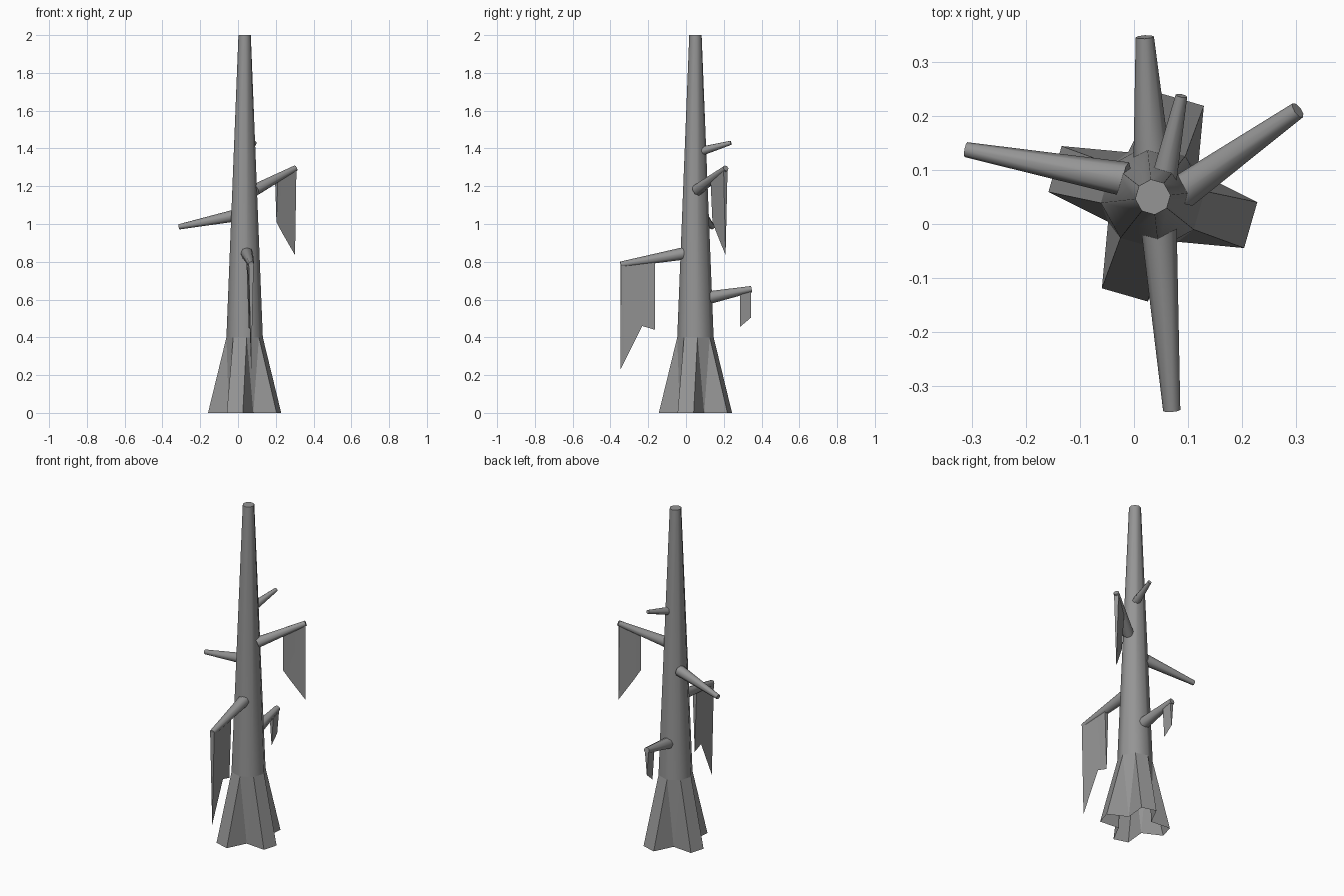
import bpy
import math
from math import cos, sin, radians
from mathutils import Vector

if "Cube" in bpy.data.objects:
    bpy.data.objects.remove(bpy.data.objects["Cube"], do_unlink=True)

CENTRE = Vector((0.035, 0.05, 0))
bark = bpy.data.materials.new("grey_bark")
bark.use_nodes = True
GREY = (0.3, 0.3, 0.3, 1)
bark.diffuse_color = GREY
bark.node_tree.nodes["Principled BSDF"].inputs["Base Color"].default_value = GREY


def build(name, verts, faces, smooth=None):
    mesh = bpy.data.meshes.new(name)
    mesh.from_pydata([tuple(v) for v in verts], [], faces)
    mesh.update()
    mesh.materials.append(bark)
    obj = bpy.data.objects.new(name, mesh)
    bpy.context.collection.objects.link(obj)
    if smooth:
        bpy.ops.object.select_all(action='DESELECT')
        obj.select_set(True)
        bpy.context.view_layer.objects.active = obj
        bpy.ops.object.shade_smooth_by_angle(angle=radians(smooth))
    return obj


def polar(radius, degrees, z):
    a = radians(degrees)
    return CENTRE + Vector((radius * cos(a), radius * sin(a), z))


def tapered(name, start, end, r0, r1, sides=8, turn=0.0, cap_start=True):
    """Tapered round limb between two points."""
    start, end = Vector(start), Vector(end)
    axis = (end - start).normalized()
    side = axis.cross(Vector((0, 0, 1)))
    side = side.normalized() if side.length > 0.01 else Vector((1, 0, 0))
    up = axis.cross(side)
    verts = []
    for p, r in ((start, r0), (end, r1)):
        for i in range(sides):
            a = 2 * math.pi * i / sides + turn
            verts.append(p + side * r * cos(a) + up * r * sin(a))
    faces = [(i, (i + 1) % sides, sides + (i + 1) % sides, sides + i)
             for i in range(sides)]
    faces.append(tuple(range(sides, 2 * sides)))
    if cap_start:
        faces.append(tuple(reversed(range(sides))))
    return build(name, verts, faces, 50)


# Trunk: its lower ring meets the flared roots
FIRST = 74
tapered("trunk", CENTRE + Vector((0, 0, 0.4)), CENTRE + Vector((0, 0, 2)),
        0.097, 0.033, 8, radians(FIRST + 22.5), cap_start=False)

# Roots: four blunt flares with valleys between, open underneath
verts, faces = [], []
for k in range(4):
    a = FIRST + 90 * k
    verts += [polar(0.097, a - 22.5, 0.4), polar(0.097, a + 22.5, 0.4),
              polar(0.194, a - 13.2, 0), polar(0.194, a + 13.2, 0),
              polar(0.095, a + 45, 0)]
for k in range(4):
    ring_a, ring_b, tip_a, tip_b, valley = range(5 * k, 5 * k + 5)
    n = 5 * ((k + 1) % 4)
    faces += [(ring_a, tip_a, tip_b, ring_b), (ring_b, tip_b, valley),
              (ring_b, valley, n), (n, valley, n + 2)]
build("roots", verts, faces)

# Broken branches
BRANCHES = {
    "front_branch": ((0.045, 0.01, 0.848), (0.07, -0.346, 0.785), 0.034, 0.016),
    "left_branch": ((0.09, 0.06, 1.18), (0.304, 0.211, 1.295), 0.032, 0.016),
    "right_branch": ((-0.015, 0.083, 1.045), (-0.312, 0.138, 0.985), 0.032, 0.014),
    "low_back_branch": ((0.033, 0.12, 0.61), (0.02, 0.347, 0.655), 0.034, 0.017),
    "high_back_branch": ((0.055, 0.08, 1.385), (0.088, 0.238, 1.43), 0.024, 0.011),
}
for name, spec in BRANCHES.items():
    tapered(name, *spec)


def moss(name, branch, columns, half=0.013):
    """Hanging wedge: columns give (fraction along branch, bottom height)."""
    start, end = (Vector(p) for p in BRANCHES[branch][:2])
    side = (end - start).cross(Vector((0, 0, 1))).normalized() * half
    verts, faces = [], []
    for t, low in columns:
        top = start.lerp(end, t)
        verts += [top - side, top + side, Vector((top.x, top.y, low))]
    for i in range(0, 3 * len(columns) - 3, 3):
        faces += [(i, i + 2, i + 5, i + 3), (i + 1, i + 4, i + 5, i + 2)]
    last = len(verts) - 3
    faces += [(0, 1, 2), (last, last + 2, last + 1)]
    build(name, verts, faces, 40)


# Moss curtains hanging from three branches
moss("front_moss", "front_branch", [(0.49, 0.44), (0.68, 0.46), (1, 0.23)])
moss("left_moss", "left_branch", [(0.53, 1.01), (0.68, 0.95), (0.99, 0.835)])
moss("back_moss", "low_back_branch", [(0.73, 0.455), (0.99, 0.505)])
